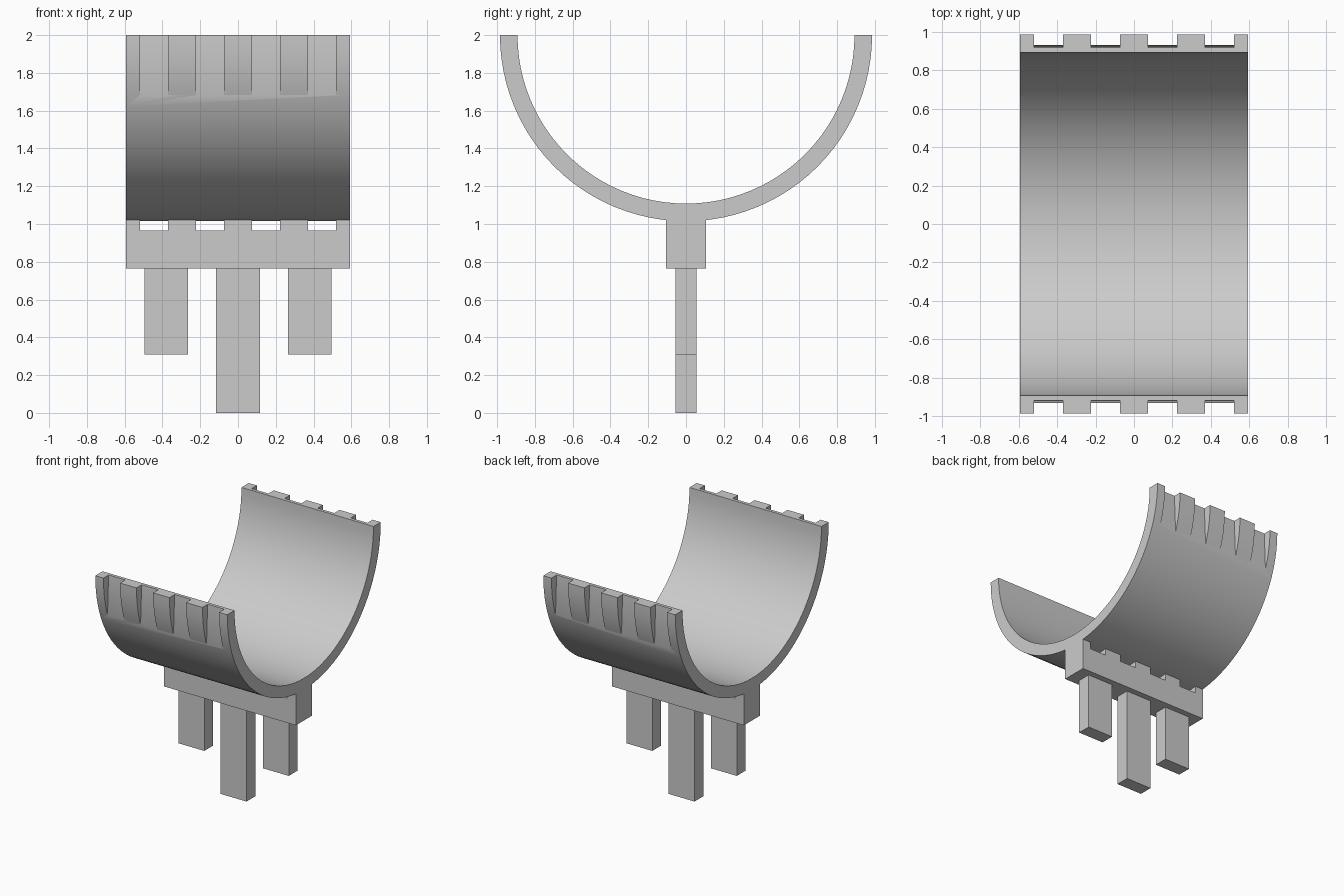
import bpy, bmesh, math

if "Cube" in bpy.data.objects:
    bpy.data.objects.remove(bpy.data.objects["Cube"], do_unlink=True)

grey = bpy.data.materials.new("plain grey")
grey.use_nodes = True
grey.diffuse_color = (0.6, 0.6, 0.6, 1)
grey.node_tree.nodes["Principled BSDF"].inputs["Base Color"].default_value = (0.6, 0.6, 0.6, 1)

HALF_WIDTH = 0.593
OUTER, INNER, CENTRE_Z = 0.985, 0.892, 2.0
BASE_BOTTOM, SLOT_BOTTOM, BASE_TOP = 0.765, 0.965, 1.05
SLOT_CENTRES = [-0.445, -0.148, 0.148, 0.445]
SLOT_HALF = 0.075


def add_prism(bm, profile, place, lo, hi):
    """Extrude a closed 2D profile from lo to hi; place maps (a, b, depth) to xyz."""
    start = [bm.verts.new(place(a, b, lo)) for a, b in profile]
    end = [bm.verts.new(place(a, b, hi)) for a, b in profile]
    bm.faces.new(start)
    bm.faces.new(end[::-1])
    for i in range(len(profile)):
        j = (i + 1) % len(profile)
        bm.faces.new((start[i], end[i], end[j], start[j]))


def along_x(y, z, depth):
    return (depth, y, z)


def along_y(x, z, depth):
    return (x, depth, z)


def finish(name, bm):
    bmesh.ops.recalc_face_normals(bm, faces=bm.faces[:])
    mesh = bpy.data.meshes.new(name)
    bm.to_mesh(mesh)
    bm.free()
    mesh.materials.append(grey)
    obj = bpy.data.objects.new(name, mesh)
    bpy.context.collection.objects.link(obj)
    return obj


def arc(radius, steps=48):
    angles = [math.pi * (1 + i / steps) for i in range(steps + 1)]
    return [(radius * math.cos(t), CENTRE_Z + radius * math.sin(t)) for t in angles]


# Half-pipe cradle
bm = bmesh.new()
add_prism(bm, arc(OUTER) + arc(INNER)[::-1], along_x, -HALF_WIDTH, HALF_WIDTH)
cradle = finish("cradle", bm)

# Slots cut into the outer rim on both sides
bm = bmesh.new()
wedge = [(0.916, 2.05), (0.9355, 1.6), (1.1, 1.6), (1.1, 2.05)]
for x in SLOT_CENTRES:
    for side in (-1, 1):
        add_prism(bm, [(side * y, z) for y, z in wedge], along_x, x - SLOT_HALF, x + SLOT_HALF)
cutter = finish("rim_slot_cutter", bm)
cutter.hide_render = True

cut = cradle.modifiers.new("rim slots", "BOOLEAN")
cut.operation = "DIFFERENCE"
cut.solver = "EXACT"
cut.object = cutter
bpy.ops.object.select_all(action="DESELECT")
bpy.context.view_layer.objects.active = cradle
cradle.select_set(True)
bpy.ops.object.modifier_apply(modifier=cut.name)
bpy.data.objects.remove(cutter, do_unlink=True)
bpy.ops.object.shade_smooth_by_angle(angle=math.radians(30))

# Notched bar under the cradle
outline = [(HALF_WIDTH, BASE_BOTTOM), (-HALF_WIDTH, BASE_BOTTOM), (-HALF_WIDTH, BASE_TOP)]
for x in SLOT_CENTRES:
    left, right = x - SLOT_HALF, x + SLOT_HALF
    outline += [(left, BASE_TOP), (left, SLOT_BOTTOM), (right, SLOT_BOTTOM), (right, BASE_TOP)]
outline.append((HALF_WIDTH, BASE_TOP))
bm = bmesh.new()
add_prism(bm, outline, along_y, -0.105, 0.105)
finish("notched_bar", bm)

# Three prongs, the middle one longest
for name, x, bottom in (("right_prong", -0.38, 0.31), ("middle_prong", 0, 0), ("left_prong", 0.38, 0.31)):
    bm = bmesh.new()
    w = 0.116
    rect = [(x - w, bottom), (x + w, bottom), (x + w, BASE_BOTTOM), (x - w, BASE_BOTTOM)]
    add_prism(bm, rect, along_y, -0.056, 0.056)
    finish(name, bm)
